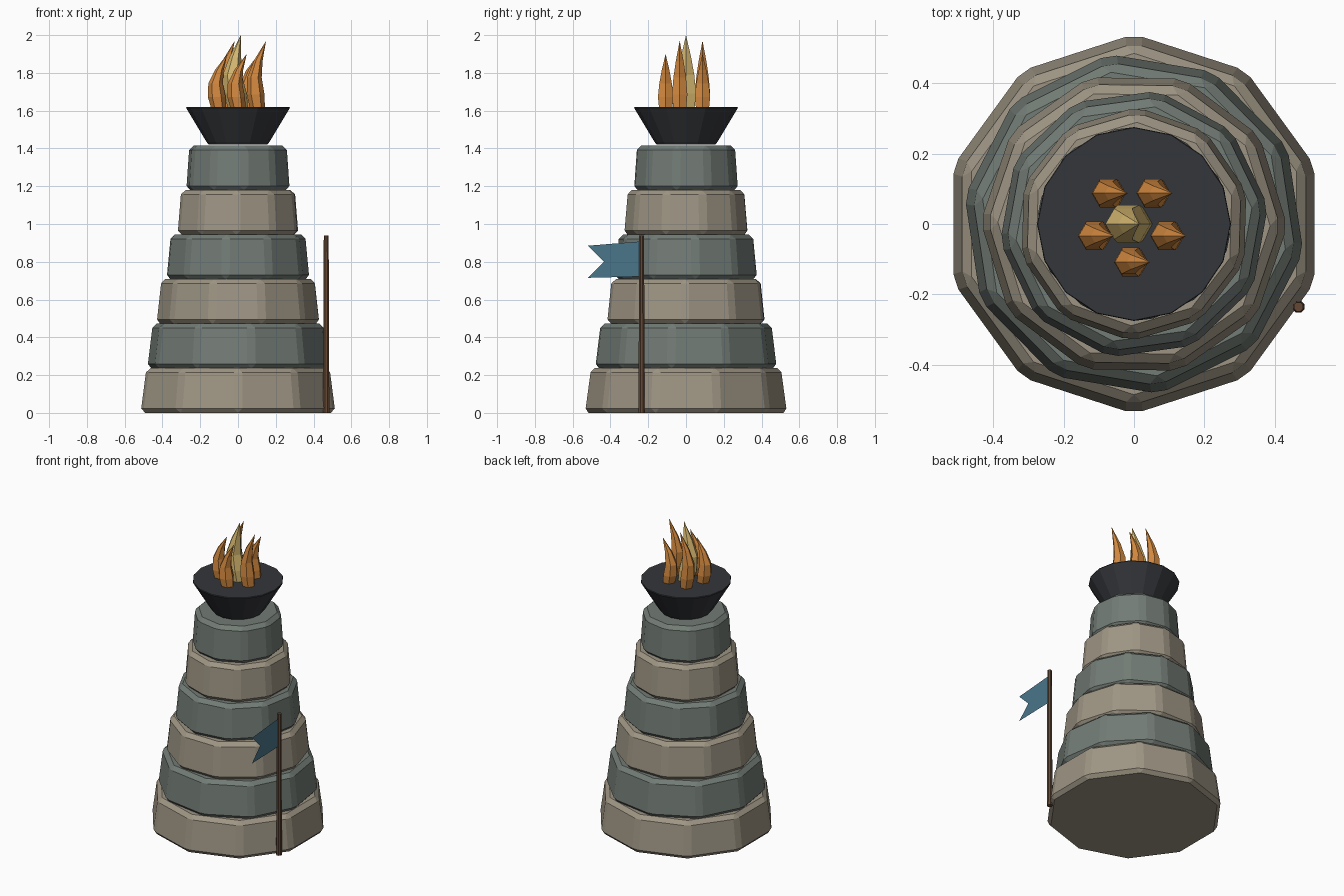
import bpy, bmesh
from math import sin, cos, pi, radians

if "Cube" in bpy.data.objects:
    bpy.data.objects.remove(bpy.data.objects["Cube"])


def material(name, rgb):
    m = bpy.data.materials.new(name)
    m.diffuse_color = (*rgb, 1)
    m.use_nodes = True
    m.node_tree.nodes["Principled BSDF"].inputs["Base Color"].default_value = m.diffuse_color
    return m


TAN = material("tan_stone", (0.34, 0.30, 0.23))
GREY = material("grey_stone", (0.17, 0.20, 0.18))
IRON = material("iron", (0.035, 0.037, 0.042))
ORANGE = material("flame_orange", (0.65, 0.25, 0.05))
YELLOW = material("flame_yellow", (0.70, 0.50, 0.17))
WOOD = material("wood", (0.13, 0.065, 0.035))
CLOTH = material("cloth", (0.07, 0.18, 0.26))


def loft(name, rings, sides, mat, rot=0.0, loc=(0, 0, 0), bevel=0.0):
    """Stack of polygon rings (x offset, z, radius), capped; radius 0 makes a tip."""
    bm = bmesh.new()
    loops = []
    for ox, z, r in rings:
        if r == 0:
            loops.append([bm.verts.new((ox, 0, z))])
        else:
            loops.append([bm.verts.new((ox + r * cos(rot + 2 * pi * k / sides),
                                        r * sin(rot + 2 * pi * k / sides), z))
                          for k in range(sides)])
    for a, b in zip(loops, loops[1:]):
        for k in range(sides):
            n = (k + 1) % sides
            if len(b) == 1:
                bm.faces.new((a[k], a[n], b[0]))
            else:
                bm.faces.new((a[k], a[n], b[n], b[k]))
    bm.faces.new(loops[0][::-1])
    if len(loops[-1]) > 1:
        bm.faces.new(loops[-1])
    me = bpy.data.meshes.new(name)
    bm.to_mesh(me)
    bm.free()
    me.materials.append(mat)
    ob = bpy.data.objects.new(name, me)
    ob.location = loc
    bpy.context.collection.objects.link(ob)
    if bevel:
        mod = ob.modifiers.new("bevel", 'BEVEL')
        mod.width = bevel
        mod.segments = 1
        mod.limit_method = 'ANGLE'
        mod.angle_limit = radians(30)
    return ob


# Stone tiers, each smaller and twisted a little further
for i in range(6):
    r = 0.542 - 0.052 * i
    loft(f"stone_tier_{i + 1}", [(0, 0, r), (0, 0.238, r * 0.94)], 10,
         GREY if i % 2 else TAN, rot=pi / 2 + 0.15 * i,
         loc=(0, 0, 0.2355 * i), bevel=0.024)

# Fire bowl
loft("fire_bowl", [(0, 1.42, 0.155), (0, 1.435, 0.167), (0, 1.615, 0.275), (0, 1.62, 0.273)],
     16, IRON)


# Flames that lean left, then curl right to the tip
def flame(name, x, y, height, radius, sway, tip, mat):
    shape = [(0, 0.85, 0), (0.2, 1.0, -0.5), (0.45, 0.82, -1), (0.7, 0.5, -0.6)]
    rings = [(sway * s + tip * t ** 3, height * t, radius * w) for t, w, s in shape]
    loft(name, rings + [(tip, height, 0)], 6, mat, loc=(x, y, 1.615))


flame("flame_centre", 0, 0, 0.385, 0.062, 0.032, 0.015, YELLOW)
for i in range(5):
    a = -pi / 2 + 2 * pi * i / 5
    flame(f"flame_{i + 1}", 0.108 * cos(a), 0.108 * sin(a), 0.285 + 0.07 * (i % 2),
          0.047, 0.02, 0.046, ORANGE)

# Flag pole
loft("flag_pole", [(0, 0, 0.018), (0, 0.94, 0.014)], 8, WOOD, rot=pi / 8,
     loc=(0.467, -0.235, 0))

# Swallow-tailed flag
me = bpy.data.meshes.new("flag")
me.from_pydata([(0.467, y, z) for y, z in
                [(-0.235, 0.908), (-0.52, 0.885), (-0.435, 0.80), (-0.52, 0.715), (-0.235, 0.722)]],
               [], [(0, 1, 2), (0, 2, 4), (2, 3, 4)])
me.materials.append(CLOTH)
bpy.context.collection.objects.link(bpy.data.objects.new("flag", me))
